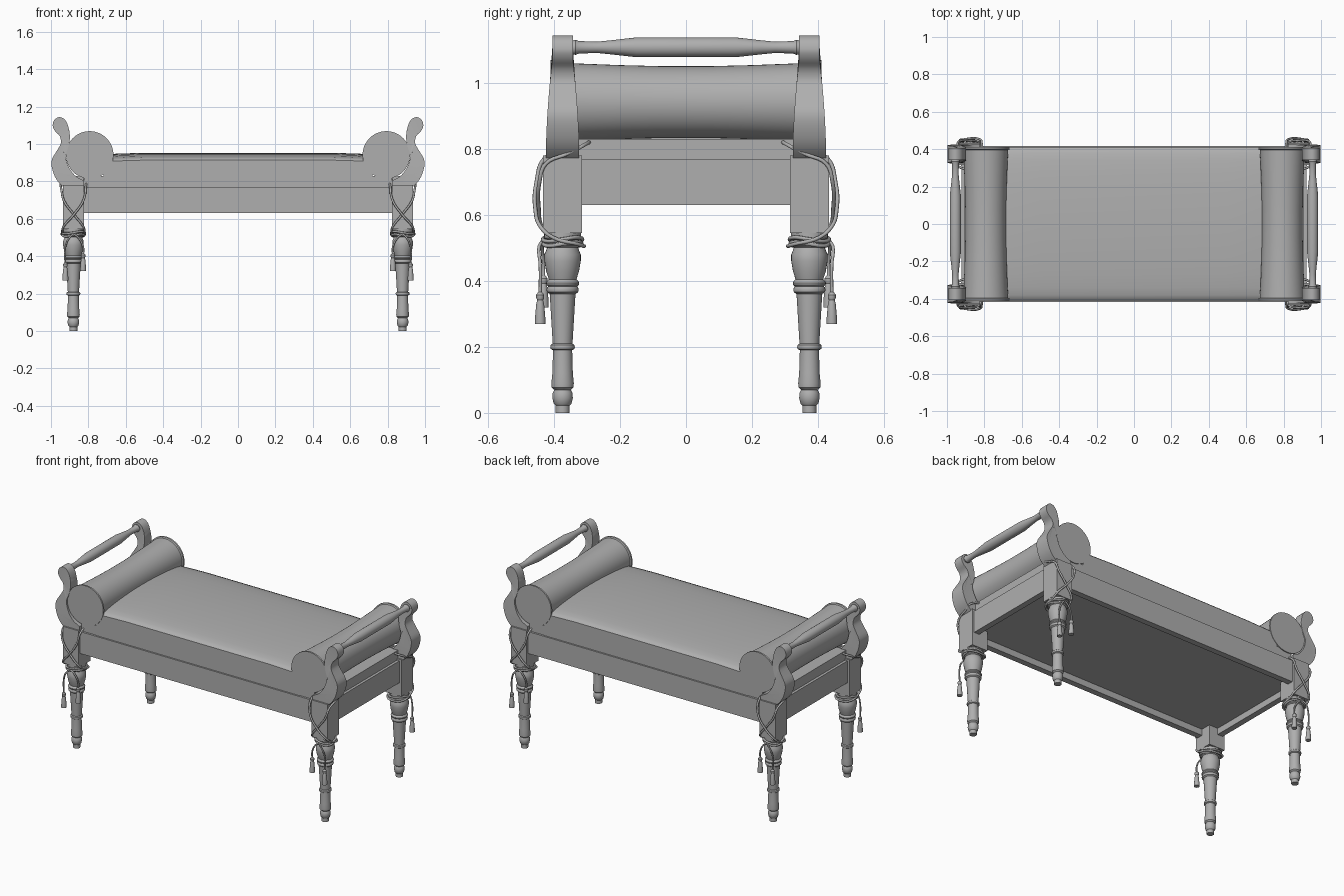
import bpy, bmesh, math
from mathutils import Vector

if "Cube" in bpy.data.objects:
    bpy.data.objects.remove(bpy.data.objects["Cube"])

GREY = bpy.data.materials.new("mid_grey")
GREY.diffuse_color = (.43, .43, .43, 1)
GREY.use_nodes = True
GREY.node_tree.nodes["Principled BSDF"].inputs["Base Color"].default_value = GREY.diffuse_color


def finish(name, bm, mirror="", angle=35):
    bmesh.ops.recalc_face_normals(bm, faces=bm.faces)
    me = bpy.data.meshes.new(name)
    bm.to_mesh(me)
    bm.free()
    ob = bpy.data.objects.new(name, me)
    bpy.context.collection.objects.link(ob)
    return dress(ob, mirror, angle)


def dress(ob, mirror, angle=35):
    """Material, shading and mirroring shared by every part."""
    ob.data.materials.append(GREY)
    bpy.ops.object.select_all(action='DESELECT')
    ob.select_set(True)
    bpy.context.view_layer.objects.active = ob
    bpy.ops.object.shade_smooth_by_angle(angle=math.radians(angle))
    if mirror:
        m = ob.modifiers.new("Mirror", 'MIRROR')
        m.use_axis = ('x' in mirror, 'y' in mirror, False)
        m.use_mirror_merge = False
    return ob


def box(name, lo, hi, mirror=""):
    bm = bmesh.new()
    bmesh.ops.create_cube(bm, size=1)
    for v in bm.verts:
        v.co = Vector([lo[i] + (v.co[i] + .5) * (hi[i] - lo[i]) for i in range(3)])
    return finish(name, bm, mirror)


def lathe(name, prof, origin, axis='z', n=32, mirror="", angle=35):
    """Revolve (radius, distance) pairs around an axis through origin."""
    bm = bmesh.new()
    rings = []
    for r, h in prof:
        ring = []
        for i in range(n):
            a = 2 * math.pi * i / n
            c, s = r * math.cos(a), r * math.sin(a)
            p = Vector((c, s, h)) if axis == 'z' else Vector((c, h, s))
            ring.append(bm.verts.new(p + Vector(origin)))
        rings.append(ring)
    for a, b in zip(rings, rings[1:]):
        for i in range(n):
            bm.faces.new((a[i], a[(i + 1) % n], b[(i + 1) % n], b[i]))
    bm.faces.new(rings[0])
    bm.faces.new(rings[-1])
    return finish(name, bm, mirror, angle)


def rope(name, pts, radius=.006, closed=False, mirror="xy"):
    cu = bpy.data.curves.new(name, 'CURVE')
    cu.dimensions = '3D'
    cu.bevel_depth = radius
    cu.bevel_resolution = 2
    cu.resolution_u = 5
    cu.use_fill_caps = True
    sp = cu.splines.new('BEZIER')
    sp.bezier_points.add(len(pts) - 1)
    for bp, p in zip(sp.bezier_points, pts):
        bp.co = p
        bp.handle_left_type = bp.handle_right_type = 'AUTO'
    sp.use_cyclic_u = closed
    ob = bpy.data.objects.new(name, cu)
    bpy.context.collection.objects.link(ob)
    bpy.ops.object.select_all(action='DESELECT')
    ob.select_set(True)
    bpy.context.view_layer.objects.active = ob
    bpy.ops.object.convert(target='MESH')
    return dress(bpy.context.object, mirror, 60)


LX, LY = .88, -.374

# Turned legs and their square blocks
leg = [(.021, 0), (.021, .022), (.027, .028), (.031, .045), (.030, .06), (.025, .07),
       (.033, .077), (.034, .09), (.031, .12), (.029, .19), (.036, .194), (.037, .2),
       (.036, .206), (.030, .21), (.039, .36), (.047, .366), (.049, .373), (.047, .38),
       (.044, .383), (.049, .388), (.050, .394), (.047, .40), (.042, .405), (.050, .43),
       (.055, .46), (.055, .48), (.049, .495), (.047, .502), (.055, .507), (.057, .515),
       (.050, .523), (.056, .53), (.056, .546)]
lathe("turned_legs", leg, (LX, LY, 0), mirror="xy")
box("leg_blocks", (.824, -.433, .545), (.936, -.315, .78), "xy")

# Seat frame rails and bottom panel
box("long_rails", (-.83, -.418, .63), (.83, -.38, .77), "y")
box("end_rails", (.885, -.33, .63), (.922, .33, .77), "x")
box("bottom_panel", (-.90, -.40, .67), (.90, .40, .69))

# Seat cushion: crowned section along y, lowered shelf below the bolsters
section = [(-.408, .768), (-.408, .915), (-.402, .922), (-.38, .931), (-.34, .938),
           (-.27, .945), (-.18, .950), (-.09, .953)]
section = section + [(0, .954)] + [(-y, z) for y, z in reversed(section)]
bm = bmesh.new()
rows = []
for x, drop in ((-.72, .010), (-.64, .005), (-.5, .001), (.5, .001), (.64, .005), (.72, .010)):
    rows.append([bm.verts.new((x, y, z - (drop if z > .9 else 0))) for y, z in section])
for a, b in zip(rows, rows[1:]):
    for i in range(len(a)):
        j = (i + 1) % len(a)
        bm.faces.new((a[i], a[j], b[j], b[i]))
bm.faces.new(rows[0])
bm.faces.new(rows[-1])
finish("seat_cushion", bm, angle=35)
box("cushion_shelves", (.70, -.405, .768), (.824, .405, .83), "x")
box("cushion_ends", (.82, -.33, .768), (.905, .33, .83), "x")

# Bolsters with a slight waist and rims
half = [(.127, -.411), (.127, -.400), (.120, -.396), (.117, -.33), (.112, -.2), (.109, -.08)]
lathe("bolsters", half + [(r, -h) for r, h in reversed(half)], (.793, 0, .942),
      'y', 48, "x", 30)

# Scrolled arms: S outline, thinner towards the top
outer = [(.931, .768), (.963, .80), (.984, .837), (.997, .885), (.993, .923), (.968, .965),
         (.947, 1.005), (.953, 1.042), (.977, 1.068), (.989, 1.09), (.990, 1.108),
         (.981, 1.13), (.957, 1.144), (.931, 1.135)]
inner = [(.913, 1.11), (.902, 1.07), (.899, 1.03), (.908, .982), (.921, .945), (.917, .91),
         (.901, .869), (.872, .832), (.845, .815), (.824, .805), (.824, .768)]


def smooth_line(pts, steps=3):
    """Catmull-Rom subdivision of an open polyline."""
    out = []
    P = [Vector(p) for p in pts]
    for i in range(len(P) - 1):
        a, b, c, d = P[max(i - 1, 0)], P[i], P[i + 1], P[min(i + 2, len(P) - 1)]
        for k in range(steps):
            t = k / steps
            out.append(.5 * (2 * b + (c - a) * t + (2 * a - 5 * b + 4 * c - d) * t * t
                             + (3 * b - a - 3 * c + d) * t ** 3))
    return out + [P[-1]]


outline = smooth_line(outer + inner[:-1]) + [Vector(inner[-1])]
bm = bmesh.new()
sides = [[bm.verts.new((x, s, z)) for x, z in outline] for s in (-1, 1)]
n = len(outline)
# Cap the flat outline first, then set the thickness by height
caps = [bm.faces.new(loop) for loop in sides]
bm.normal_update()
bmesh.ops.triangulate(bm, faces=caps, ngon_method='EAR_CLIP')
for i in range(n):
    j = (i + 1) % n
    bm.faces.new((sides[0][i], sides[0][j], sides[1][j], sides[1][i]))
for v in bm.verts:
    t = min(max((1.07 - v.co.z) / .25, 0), 1)
    v.co.y = LY + v.co.y * (.031 + .019 * t * (1.6 - .6 * t))
finish("scrolled_arms", bm, "xy", 40)

# Turned hand rails between the arms
half = [(.020, -.36), (.021, -.342), (.023, -.335), (.019, -.325), (.017, -.27),
        (.021, -.23), (.030, -.15)]
lathe("hand_rails", half + [(r, -h) for r, h in reversed(half)], (.955, 0, 1.108),
      'y', 24, "x")

# Cord crossing on the front of each block and tied round the leg
rope("crossed_cords", [
    (.945, -.312, .81), (.948, -.36, .785), (.944, -.425, .755), (.932, -.444, .70),
    (.875, -.446, .62), (.828, -.434, .56), (.820, -.40, .53), (.827, -.33, .512),
    (.88, -.309, .505), (.933, -.33, .512), (.940, -.40, .53), (.932, -.438, .56),
    (.88, -.457, .62), (.826, -.453, .70), (.814, -.43, .77), (.815, -.36, .80),
    (.835, -.312, .815)], closed=True)
for k, (r, z) in enumerate(((.058, .512), (.060, .526))):
    ring = [i * math.pi / 4 for i in range(8)]
    rope("leg_cord_%d" % (k + 1), [(LX + r * math.cos(a), LY + r * math.sin(a),
                                    z + .006 * math.sin(2 * a)) for a in ring], closed=True)

# Hanging tassels
for k, (x, y, z) in enumerate(((.923, -.442, .27), (.828, -.432, .32))):
    rope("tassel_cord_%d" % (k + 1), [(LX, -.437, .52), ((LX + x) / 2, y - .004, .50),
                                      (x, y, .45), (x, y, z + .085)], .005)
    lathe("tassel_%d" % (k + 1), [(.016, 0), (.0155, .02), (.012, .06), (.009, .072), (.012, .078),
                                  (.012, .088), (.006, .096)], (x, y, z), n=16, mirror="xy")
